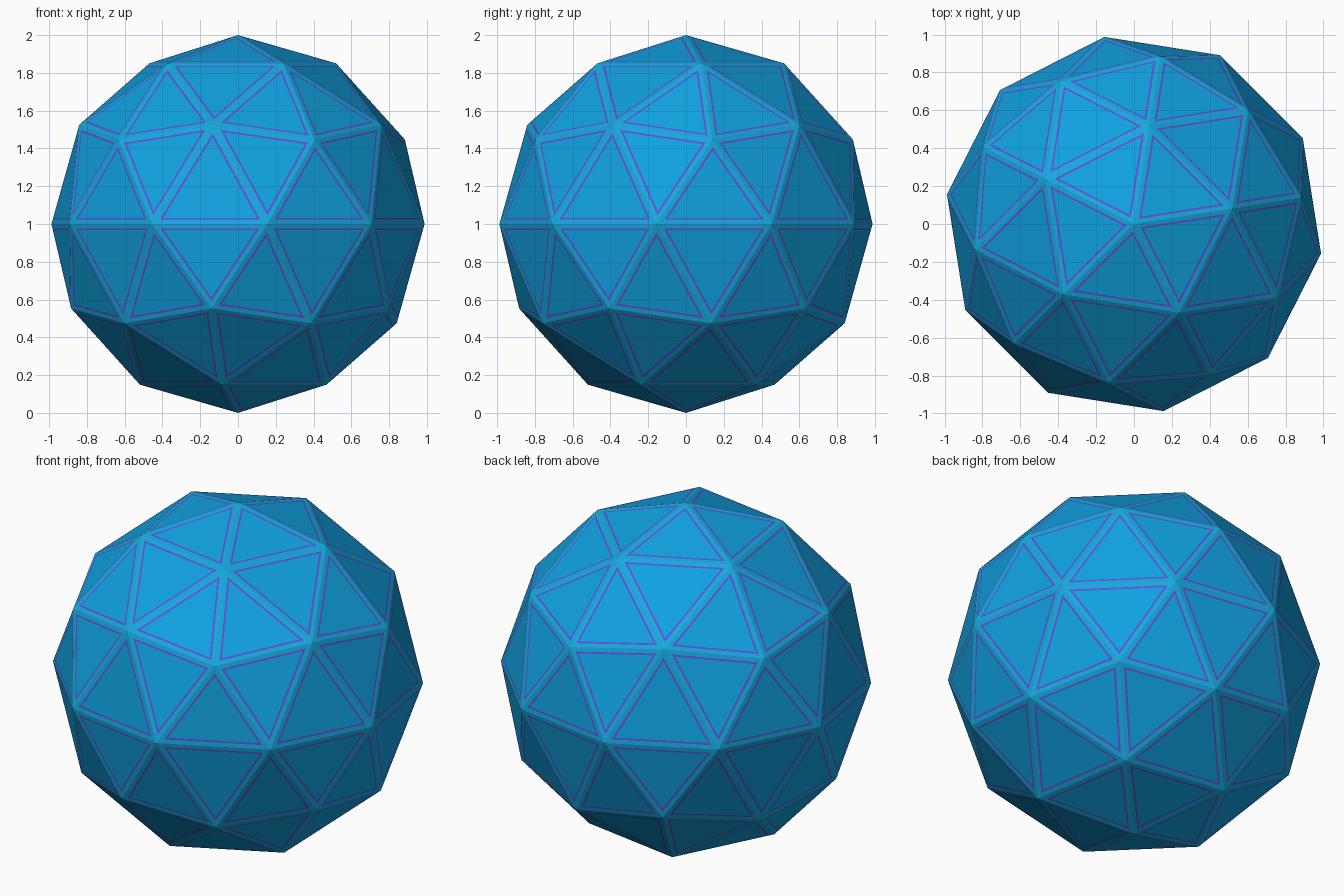
import bpy, bmesh, math
from mathutils import Matrix

if "Cube" in bpy.data.objects:
    bpy.data.objects.remove(bpy.data.objects["Cube"])


def material(name, rgb):
    m = bpy.data.materials.new(name)
    m.diffuse_color = (*rgb, 1.0)
    m.use_nodes = True
    m.node_tree.nodes["Principled BSDF"].inputs["Base Color"].default_value = m.diffuse_color
    return m


# Faceted ball: 80 flat triangles, turned slightly about the vertical
bm = bmesh.new()
bmesh.ops.create_icosphere(
    bm, subdivisions=2, radius=1.0,
    matrix=Matrix.Translation((0, 0, 1)) @ Matrix.Rotation(math.radians(9), 4, 'Z'))
panels = list(bm.faces)

# Edge frame: a strip around every triangle
frame = bmesh.ops.inset_individual(bm, faces=panels, thickness=0.023,
                                   use_even_offset=True)["faces"]
for f in frame:
    f.material_index = 1

# Thin purple line inside each frame
lines = bmesh.ops.inset_individual(bm, faces=panels, thickness=0.010,
                                   use_even_offset=True)["faces"]
for f in lines:
    f.material_index = 2

for f in panels:
    f.material_index = 0
for f in bm.faces:
    f.smooth = False

mesh = bpy.data.meshes.new("faceted_ball")
bm.to_mesh(mesh)
bm.free()
for m in (material("panel blue", (0.005, 0.36, 0.75)),
          material("frame blue", (0.009, 0.39, 0.73)),
          material("line purple", (0.11, 0.08, 0.65))):
    mesh.materials.append(m)
ball = bpy.data.objects.new("faceted_ball", mesh)
bpy.context.collection.objects.link(ball)
